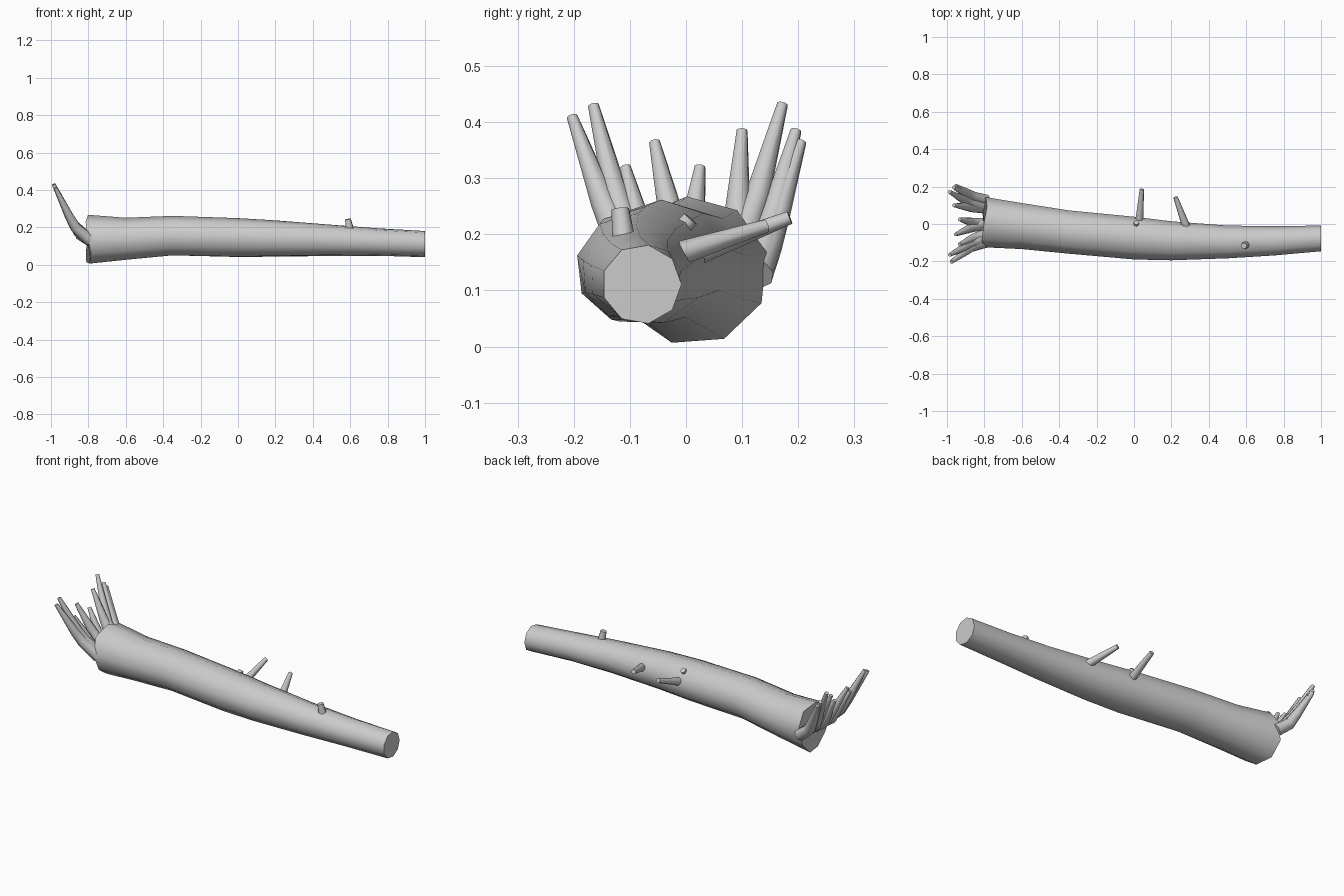
import bpy, bmesh, math
from mathutils import Vector

cube = bpy.data.objects.get("Cube")
if cube:
    bpy.data.objects.remove(cube)

bark = bpy.data.materials.new("grey_bark")
bark.use_nodes = True
bark.diffuse_color = (0.6, 0.6, 0.6, 1)
bark.node_tree.nodes["Principled BSDF"].inputs["Base Color"].default_value = (0.6, 0.6, 0.6, 1)


def loft(name, rings):
    """Skin a list of equal-length point rings and cap both ends."""
    bm = bmesh.new()
    loops = [[bm.verts.new(p) for p in ring] for ring in rings]
    n = len(loops[0])
    for a, b in zip(loops, loops[1:]):
        for i in range(n):
            bm.faces.new((a[i], a[(i + 1) % n], b[(i + 1) % n], b[i]))
    bm.faces.new(loops[0])
    bm.faces.new(loops[-1])
    bmesh.ops.recalc_face_normals(bm, faces=bm.faces)
    mesh = bpy.data.meshes.new(name)
    bm.to_mesh(mesh)
    bm.free()
    mesh.materials.append(bark)
    obj = bpy.data.objects.new(name, mesh)
    bpy.context.collection.objects.link(obj)
    bpy.ops.object.select_all(action='DESELECT')
    obj.select_set(True)
    bpy.context.view_layer.objects.active = obj
    bpy.ops.object.shade_smooth_by_angle(angle=math.radians(50))
    return obj


def limb(name, path, radii, sides=8):
    """Tapered tube along a path."""
    pts = [Vector(p) for p in path]
    rings = []
    for i, (p, r) in enumerate(zip(pts, radii)):
        d = (pts[min(i + 1, len(pts) - 1)] - pts[max(i - 1, 0)]).normalized()
        u = d.cross(Vector((1, 0.2, 0))).normalized()
        v = d.cross(u)
        rings.append([p + r * (u * math.cos(t) + v * math.sin(t))
                      for t in (math.tau * k / sides for k in range(sides))])
    return loft(name, rings)


# Trunk: x, y min, y max, z min, z max
sections = [
    (-0.80, -0.125, 0.148, 0.002, 0.268),
    (-0.60, -0.135, 0.115, 0.022, 0.252),
    (-0.35, -0.160, 0.075, 0.045, 0.262),
    (0.00, -0.192, 0.040, 0.037, 0.250),
    (0.20, -0.197, 0.015, 0.040, 0.238),
    (0.50, -0.187, -0.008, 0.045, 0.215),
    (0.75, -0.172, -0.012, 0.047, 0.196),
    (1.00, -0.150, -0.008, 0.040, 0.182),
]
SIDES = 9
trunk = []
for x, y0, y1, z0, z1 in sections:
    twist = math.radians(8 * (1 - x))
    ring = []
    for k in range(SIDES):
        a = math.tau * k / SIDES + twist
        slant = 0.015 * math.sin(a * 2) if x < -0.7 else 0
        ring.append((x + slant, (y0 + y1) / 2 + (y1 - y0) / 2 * math.cos(a),
                     (z0 + z1) / 2 + (z1 - z0) / 2 * math.sin(a)))
    trunk.append(ring)
loft("trunk", trunk)

# Roots: base y, tip y, tip z; all sweep outward along the same bend
roots = [(-0.095, -0.203, 0.41), (-0.085, -0.165, 0.43), (-0.06, -0.108, 0.32),
         (0.0, -0.056, 0.365), (0.0, 0.025, 0.32), (0.085, 0.10, 0.385),
         (0.085, 0.172, 0.432), (0.125, 0.196, 0.385), (0.125, 0.205, 0.365)]
for i, (yb, yt, zt) in enumerate(roots):
    tip_x = -0.985 + (0.43 - zt) * 0.48
    mid_z = 0.13 + (zt - 0.13) * 0.45
    mid_x = -0.795 + (tip_x + 0.795) * 0.58
    path = [(-0.79, yb, 0.13), (mid_x + 0.03, yb + (yt - yb) * 0.25, mid_z - 0.055),
            (mid_x, yb + (yt - yb) * 0.48, mid_z), (tip_x, yt, zt)]
    limb(f"root_{i + 1}", path, (0.032, 0.028, 0.023, 0.010))

# Broken branch stubs along the trunk
branches = [
    ((0.60, -0.11, 0.18), (0.588, -0.117, 0.245), 0.022, 0.016),
    ((0.025, -0.02, 0.15), (0.042, 0.185, 0.23), 0.023, 0.012),
    ((0.285, -0.03, 0.16), (0.222, 0.143, 0.215), 0.023, 0.012),
    ((0.008, -0.025, 0.19), (0.012, 0.008, 0.228), 0.016, 0.015),
]
for i, (base, tip, r0, r1) in enumerate(branches):
    limb(f"branch_{i + 1}", [base, tip], (r0, r1))
